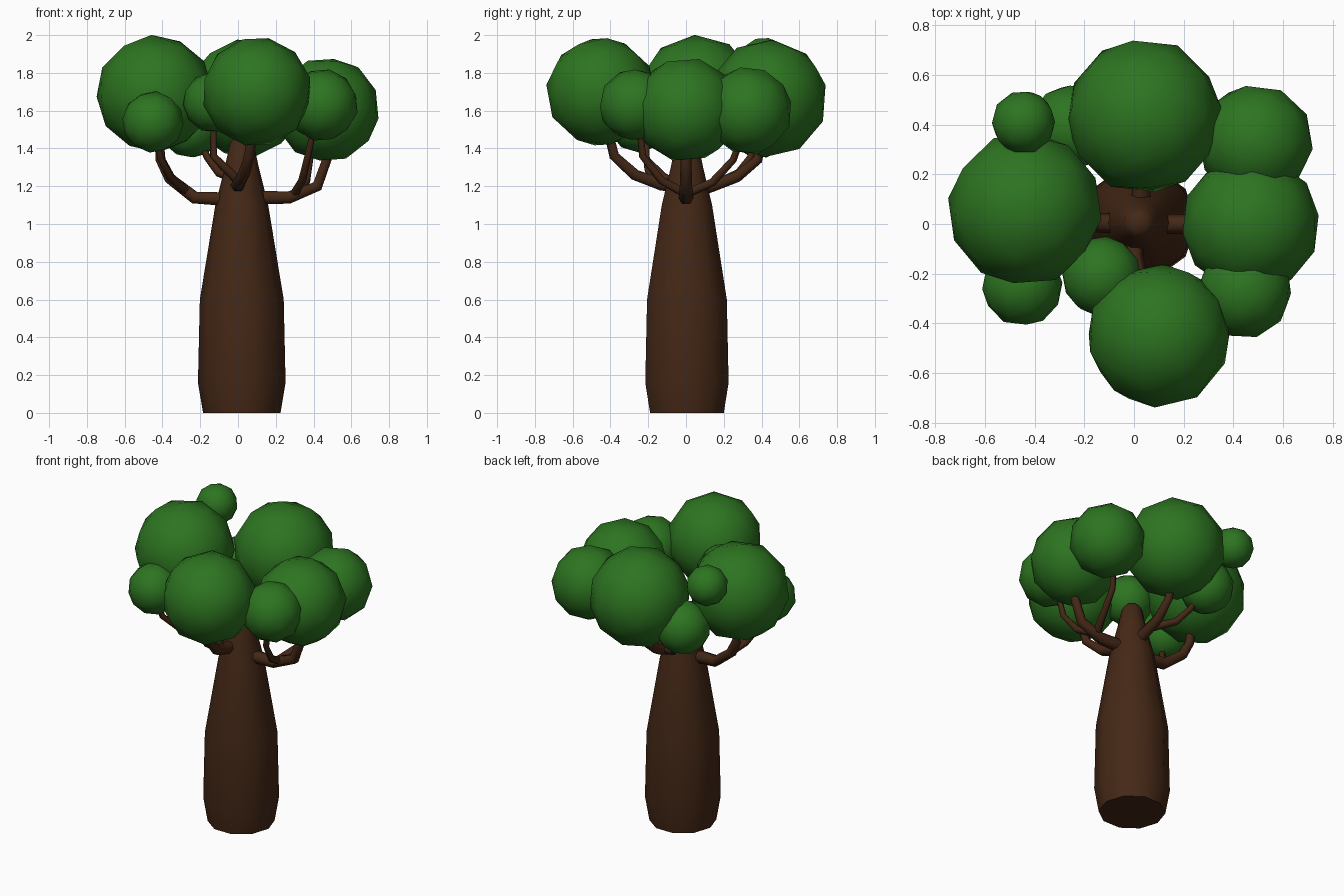
import bpy, bmesh, math, random
from mathutils import Matrix, Euler

if "Cube" in bpy.data.objects:
    bpy.data.objects.remove(bpy.data.objects["Cube"])

random.seed(4)


def material(name, color):
    m = bpy.data.materials.new(name)
    m.diffuse_color = (*color, 1)
    m.use_nodes = True
    m.node_tree.nodes["Principled BSDF"].inputs["Base Color"].default_value = m.diffuse_color
    return m


bark = material("bark", (0.058, 0.021, 0.008))
leaf = material("leaf", (0.026, 0.175, 0.015))


def add_mesh(name, bm, mat):
    bmesh.ops.recalc_face_normals(bm, faces=bm.faces)
    me = bpy.data.meshes.new(name)
    bm.to_mesh(me)
    bm.free()
    me.materials.append(mat)
    ob = bpy.data.objects.new(name, me)
    bpy.context.collection.objects.link(ob)
    bpy.ops.object.select_all(action='DESELECT')
    ob.select_set(True)
    bpy.context.view_layer.objects.active = ob
    bpy.ops.object.shade_smooth_by_angle(angle=math.radians(50))
    return ob


# Trunk: ten-sided bottle profile (z, radius)
SIDES = 10
profile = [(0, 0.205), (0.16, 0.232), (0.6, 0.222), (1.1, 0.14),
           (1.3, 0.09), (1.43, 0.062), (1.46, 0.035)]
bm = bmesh.new()
rings = []
for z, r in profile:
    rings.append([bm.verts.new((0.02 + r * math.cos(a), 0.005 + r * math.sin(a), z))
                  for a in (i * math.tau / SIDES for i in range(SIDES))])
for lo, hi in zip(rings, rings[1:]):
    for i in range(SIDES):
        j = (i + 1) % SIDES
        bm.faces.new((lo[i], lo[j], hi[j], hi[i]))
bm.faces.new(rings[0][::-1])
bm.faces.new(rings[-1])
add_mesh("trunk", bm, bark)


# Branches: tapered tubes along a path
def branch(name, pts, r0, r1):
    cu = bpy.data.curves.new(name, 'CURVE')
    cu.dimensions = '3D'
    cu.bevel_depth = 1
    cu.bevel_resolution = 1
    cu.use_fill_caps = True
    sp = cu.splines.new('POLY')
    sp.points.add(len(pts) - 1)
    for i, p in enumerate(pts):
        sp.points[i].co = (*p, 1)
        sp.points[i].radius = r0 + (r1 - r0) * i / (len(pts) - 1)
    cu.materials.append(bark)
    ob = bpy.data.objects.new(name, cu)
    bpy.context.collection.objects.link(ob)


branch("branch_left", [(-0.04, 0, 1.13), (-0.23, 0.01, 1.14), (-0.36, 0.03, 1.24),
                       (-0.41, 0.04, 1.34), (-0.42, 0.05, 1.5)], 0.042, 0.024)
branch("branch_right", [(0.1, 0, 1.14), (0.27, 0, 1.14), (0.42, 0, 1.2),
                        (0.47, 0, 1.34), (0.48, 0, 1.45)], 0.042, 0.024)
branch("branch_front", [(0, -0.04, 1.2), (0.0, -0.13, 1.21), (0.03, -0.27, 1.26),
                        (0.06, -0.38, 1.36), (0.08, -0.42, 1.52)], 0.042, 0.024)
branch("branch_back", [(0.02, 0.04, 1.18), (0.03, 0.13, 1.2), (0.03, 0.27, 1.25),
                       (0.04, 0.38, 1.34), (0.04, 0.41, 1.48)], 0.042, 0.024)
# Twigs forking toward the smaller leaf clumps
branch("twig_right_front", [(0.3, 0, 1.16), (0.34, -0.13, 1.23),
                            (0.37, -0.23, 1.36), (0.41, -0.25, 1.55)], 0.026, 0.016)
branch("twig_right_back", [(0.3, 0, 1.16), (0.36, 0.14, 1.22),
                           (0.38, 0.25, 1.34), (0.42, 0.31, 1.5)], 0.026, 0.016)
branch("twig_left_front", [(-0.27, 0.02, 1.17), (-0.36, -0.12, 1.25),
                           (-0.41, -0.22, 1.35), (-0.44, -0.25, 1.48)], 0.026, 0.016)
branch("twig_left_back", [(0.03, 0.18, 1.22), (-0.1, 0.28, 1.27),
                          (-0.16, 0.34, 1.35), (-0.22, 0.38, 1.47)], 0.026, 0.016)
branch("twig_inner_front", [(0.01, -0.16, 1.22), (-0.06, -0.2, 1.29),
                            (-0.13, -0.21, 1.36), (-0.13, -0.21, 1.56)], 0.026, 0.016)

# Leaf clumps: low-poly spheres (x, y, z, radius)
clumps = {
    "leaves_left": (-0.44, 0.06, 1.69, 0.312),
    "leaves_back": (0.04, 0.435, 1.665, 0.315),
    "leaves_front": (0.1, -0.45, 1.70, 0.292),
    "leaves_right": (0.47, 0.0, 1.605, 0.28),
    "leaves_back_right": (0.49, 0.33, 1.60, 0.234),
    "leaves_front_right": (0.445, -0.27, 1.63, 0.192),
    "leaves_front_left": (-0.45, -0.25, 1.54, 0.163),
    "leaves_inner_front": (-0.13, -0.21, 1.645, 0.162),
    "leaves_back_left_top": (-0.445, 0.41, 1.86, 0.129),
    "leaves_back_left_low": (-0.25, 0.39, 1.52, 0.172),
}
for name, (x, y, z, r) in clumps.items():
    bm = bmesh.new()
    turn = Euler([random.uniform(0, math.tau) for _ in range(3)]).to_matrix().to_4x4()
    bmesh.ops.create_icosphere(bm, subdivisions=2, radius=r,
                               matrix=Matrix.Translation((x, y, z)) @ turn)
    add_mesh(name, bm, leaf)
